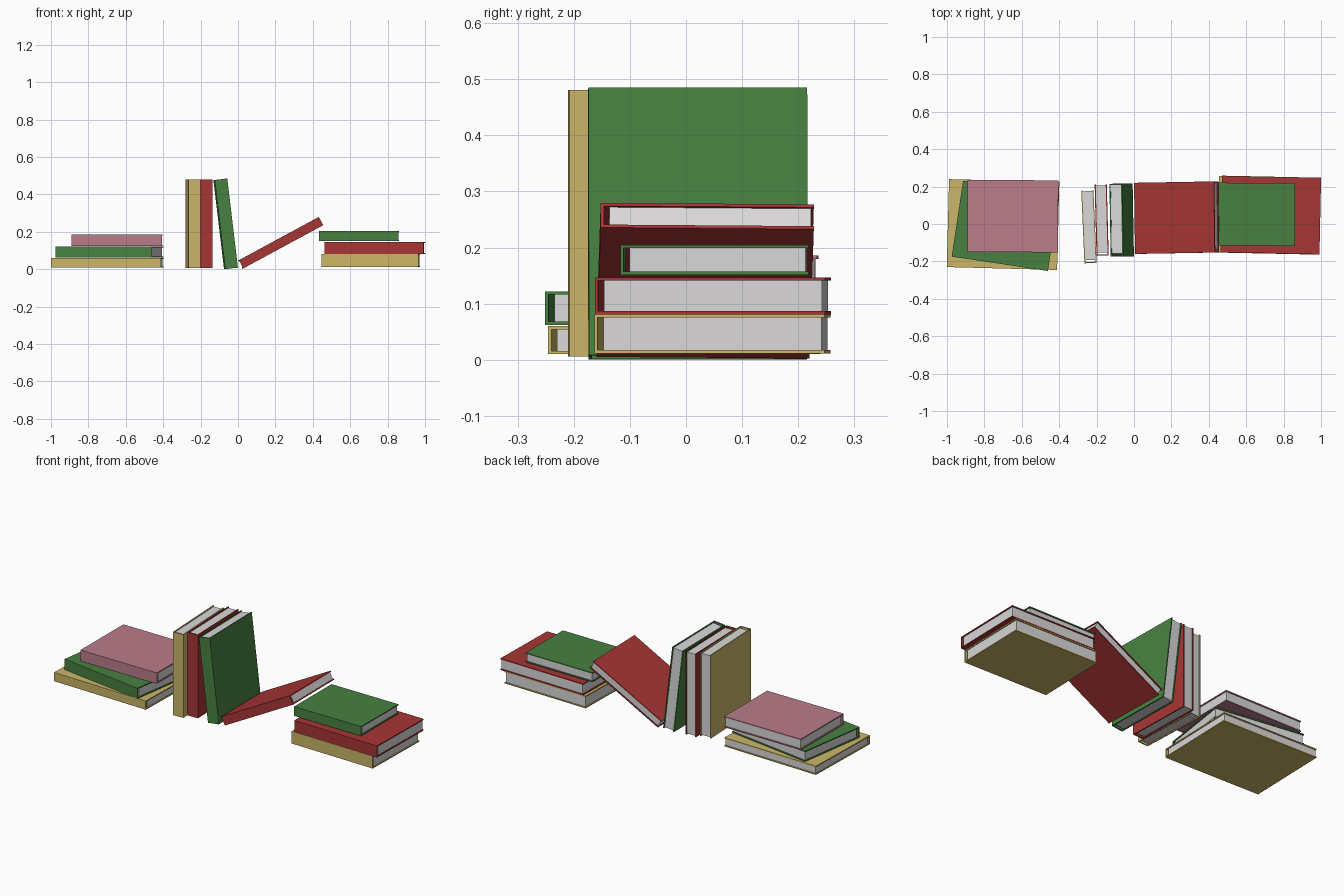
import bpy, bmesh
from math import radians
from mathutils import Matrix

if "Cube" in bpy.data.objects:
    bpy.data.objects.remove(bpy.data.objects["Cube"])


def material(name, rgb):
    m = bpy.data.materials.new(name)
    m.diffuse_color = (*rgb, 1)
    m.use_nodes = True
    m.node_tree.nodes["Principled BSDF"].inputs["Base Color"].default_value = m.diffuse_color
    return m


YELLOW = material("mustard cloth", (0.60, 0.47, 0.14))
RED = material("red cloth", (0.39, 0.035, 0.035))
GREEN = material("green cloth", (0.065, 0.22, 0.053))
PINK = material("pink cloth", (0.49, 0.205, 0.255))
PAPER = material("page paper", (0.70, 0.69, 0.69))

BOARD = 0.006      # cover board thickness
GAP = 0.010        # hollow between the spine and the page block
OVERHANG = 0.005   # covers stick out past the pages


def prism(name, profile, length, mat, place):
    """Extrude a y-z profile along local x, centred, then place it."""
    bm = bmesh.new()
    face = bm.faces.new([bm.verts.new((-length / 2, y, z)) for y, z in profile])
    ext = bmesh.ops.extrude_face_region(bm, geom=[face])
    moved = [g for g in ext["geom"] if isinstance(g, bmesh.types.BMVert)]
    bmesh.ops.translate(bm, verts=moved, vec=(length, 0, 0))
    bmesh.ops.recalc_face_normals(bm, faces=bm.faces)
    mesh = bpy.data.meshes.new(name)
    bm.to_mesh(mesh)
    bm.free()
    mesh.materials.append(mat)
    obj = bpy.data.objects.new(name, mesh)
    obj.matrix_world = place
    bpy.context.collection.objects.link(obj)


def book(name, mat, centre, length, depth, thick, tilt=0, yaw=0, spin=0):
    """Book lying flat, spine to the front; tilt lifts its right-hand end."""
    place = (Matrix.Translation(centre)
             @ Matrix.Rotation(radians(yaw), 4, 'Z')
             @ Matrix.Rotation(radians(-tilt), 4, 'Y')
             @ Matrix.Rotation(radians(spin), 4, 'Z'))
    d, t = depth / 2, thick / 2
    inner = t - BOARD
    # wrap-around cover: two boards and a spine
    prism(name + "_cover",
          [(d, t), (-d, t), (-d, -t), (d, -t), (d, -inner),
           (-d + BOARD, -inner), (-d + BOARD, inner), (d, inner)],
          length, mat, place)
    # page block
    y0, y1 = -d + BOARD + GAP, d - OVERHANG
    prism(name + "_pages",
          [(y0, -inner), (y1, -inner), (y1, inner), (y0, inner)],
          length - 2 * OVERHANG, PAPER, place)


# left stack
book("left_bottom_book", YELLOW, (-0.70, -0.003, 0.035), 0.59, 0.47, 0.05, yaw=-1.5)
book("left_middle_book", GREEN, (-0.687, -0.010, 0.092), 0.52, 0.41, 0.06, yaw=-8.5)
book("left_top_book", PINK, (-0.648, 0.042, 0.155), 0.485, 0.385, 0.062, yaw=-0.3)

# upright row
book("upright_yellow_book", YELLOW, (-0.241, -0.014, 0.243), 0.475, 0.39, 0.065, tilt=90, yaw=2.5)
book("upright_red_book", RED, (-0.173, 0.021, 0.243), 0.475, 0.38, 0.065, tilt=90, yaw=1.5)
book("leaning_green_book", GREEN, (-0.066, 0.021, 0.243), 0.48, 0.39, 0.068, tilt=96.8, yaw=1)

# fallen book resting on the right stack
book("fallen_red_book", RED, (0.228, 0.034, 0.141), 0.485, 0.38, 0.05, tilt=28.4, spin=0.9)

# right stack
book("right_bottom_book", YELLOW, (0.710, 0.047, 0.046), 0.52, 0.41, 0.07, yaw=-1.2)
book("right_middle_book", RED, (0.731, 0.048, 0.114), 0.53, 0.41, 0.066, yaw=-1.2)
book("right_top_book", GREEN, (0.648, 0.052, 0.178), 0.425, 0.335, 0.054, yaw=-0.4)
